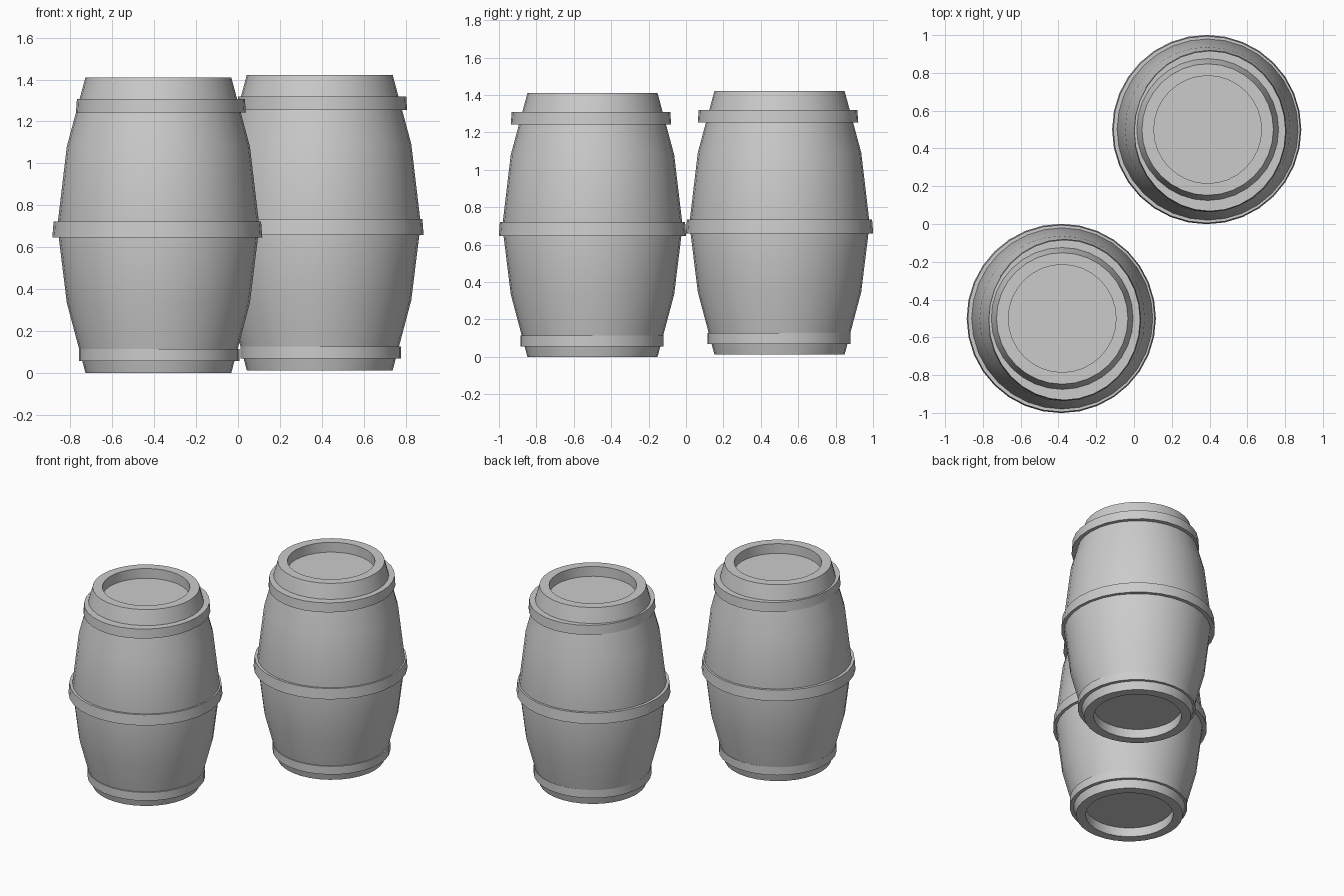
import bpy, bmesh, math

if "Cube" in bpy.data.objects:
    bpy.data.objects.remove(bpy.data.objects["Cube"])

SIDES = 32

wood_grey = bpy.data.materials.new("plain_grey")
wood_grey.diffuse_color = (0.6, 0.6, 0.6, 1)
wood_grey.use_nodes = True
wood_grey.node_tree.nodes["Principled BSDF"].inputs["Base Color"].default_value = wood_grey.diffuse_color


def lathe(name, profile, loc, closed=False, scale=(1, 1)):
    """Spin an (r, z) profile about z; a closed profile makes a ring."""
    bm = bmesh.new()
    rings = []
    for r, z in profile:
        ring = []
        for i in range(SIDES):
            a = 2 * math.pi * i / SIDES
            ring.append(bm.verts.new((r * math.cos(a) * scale[0],
                                      r * math.sin(a) * scale[1], z)))
        rings.append(ring)
    pairs = list(zip(rings, rings[1:]))
    if closed:
        pairs.append((rings[-1], rings[0]))
    else:
        # flat heads at both ends
        bm.faces.new(rings[0])
        bm.faces.new(rings[-1])
    for a, b in pairs:
        for i in range(SIDES):
            j = (i + 1) % SIDES
            bm.faces.new((a[i], a[j], b[j], b[i]))
    bmesh.ops.recalc_face_normals(bm, faces=bm.faces)
    mesh = bpy.data.meshes.new(name)
    bm.to_mesh(mesh)
    bm.free()
    mesh.materials.append(wood_grey)
    obj = bpy.data.objects.new(name, mesh)
    obj.location = loc
    bpy.context.collection.objects.link(obj)
    bpy.ops.object.select_all(action='DESELECT')
    obj.select_set(True)
    bpy.context.view_layer.objects.active = obj
    bpy.ops.object.shade_smooth_by_angle(angle=math.radians(30))
    return obj


# Bulging body with recessed heads at both ends
BODY = [(0.285, 0.065), (0.285, 0.0), (0.348, 0.0), (0.437, 0.335),
        (0.482, 0.70), (0.437, 1.08), (0.348, 1.41), (0.285, 1.41),
        (0.285, 1.34)]


def hoop(name, loc, r_low, r_high, z_low, z_high, thick, scale=(1, 1)):
    lathe(name, [(r_low - thick, z_low), (r_low, z_low),
                 (r_high, z_high), (r_high - thick, z_high)],
          loc, closed=True, scale=scale)


def barrel(tag, x, y, z):
    lathe(tag + "_barrel_body", BODY, (x, y, z))
    hoop(tag + "_bottom_hoop", (x + 0.004, y - 0.003, z),
         0.383, 0.383, 0.056, 0.115, 0.03)
    hoop(tag + "_middle_hoop", (x - 0.005, y, z),
         0.501, 0.495, 0.647, 0.722, 0.04)
    # top hoop is slightly oval and off centre
    hoop(tag + "_top_hoop", (x + 0.012, y - 0.008, z),
         0.429, 0.424, 1.242, 1.308, 0.065, scale=(0.945, 1))


barrel("front", -0.38, -0.5, 0.0)
barrel("back", 0.39, 0.5, 0.012)
